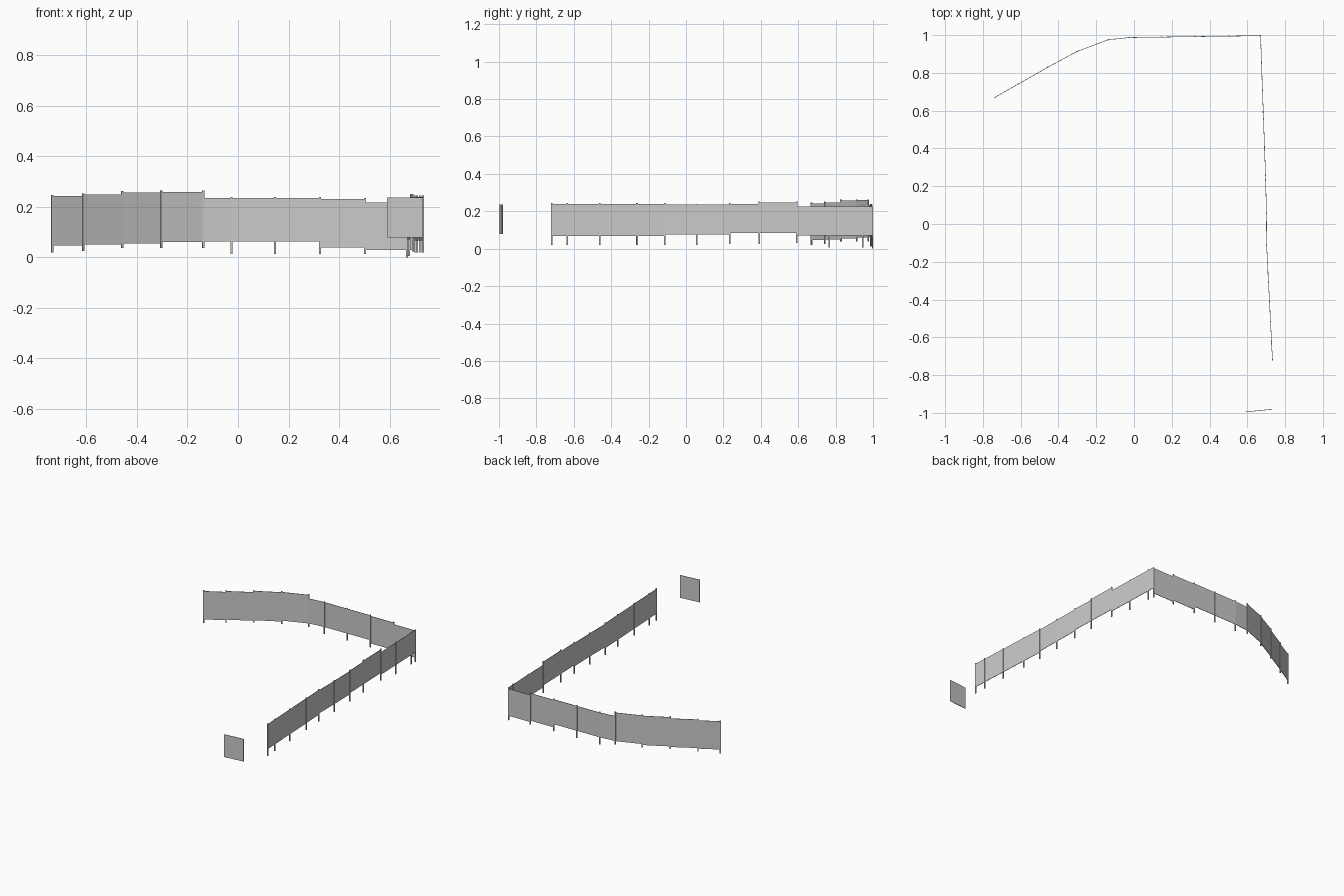
import bpy
from math import atan2
from mathutils import Vector

# Remove the default cube
cube = bpy.data.objects.get("Cube")
if cube:
    bpy.data.objects.remove(cube, do_unlink=True)

PANEL_THICKNESS = 0.003
POST_WIDTH = 0.008
POST_DEPTH = 0.006
POST_RISE = 0.005

# Single flat colour for boards and posts
grey = bpy.data.materials.new("fence_grey")
grey.use_nodes = True
grey.diffuse_color = (0.6, 0.6, 0.6, 1)
shader = next(n for n in grey.node_tree.nodes if n.type == "BSDF_PRINCIPLED")
shader.inputs["Base Color"].default_value = grey.diffuse_color


def add_box(name, centre, size, angle):
    """Add one upright box turned about the vertical axis."""
    bpy.ops.mesh.primitive_cube_add(size=1, location=centre, rotation=(0, 0, angle))
    box = bpy.context.object
    box.name = name
    box.scale = size
    box.data.materials.append(grey)
    return box


def add_panel(name, start, end, bottom, top):
    """Add a thin level board between two plan points."""
    start, end = Vector(start), Vector(end)
    run = end - start
    middle = (start + end) / 2
    return add_box(name, (middle.x, middle.y, (bottom + top) / 2),
                   (run.length, PANEL_THICKNESS, top - bottom), atan2(run.y, run.x))


def add_post(name, point, bottom, top, direction):
    """Add a post square to the direction of the fence."""
    return add_box(name, (point[0], point[1], (bottom + top) / 2),
                   (POST_WIDTH, POST_DEPTH, top - bottom),
                   atan2(direction.y, direction.x))


def along(path, value, axis):
    """Find the plan point on a bent path where one axis has this value."""
    for a, b in zip(path, path[1:]):
        if a[axis] <= value <= b[axis]:
            t = (value - a[axis]) / (b[axis] - a[axis])
            return Vector(a).lerp(Vector(b), t)
    return Vector(path[-1])


def build_fence(name, path, axis, stations, feet, spans):
    """Build stepped panels between stations, and a post at every station."""
    points = [along(path, s, axis) for s in stations]
    for i, (bottom, top) in enumerate(spans):
        add_panel(f"{name}_panel_{i + 1}", points[i], points[i + 1], bottom, top)
    for i, (point, foot) in enumerate(zip(points, feet)):
        neighbours = spans[max(i - 1, 0):i + 1]
        top = max(span[1] for span in neighbours) + POST_RISE
        before, after = points[max(i - 1, 0)], points[min(i + 1, len(points) - 1)]
        add_post(f"{name}_post_{i + 1}", point, foot, top, after - before)


# Back fence, bending forward at its right end
back_path = [(-0.737, 0.67), (-0.46, 0.828), (-0.305, 0.912), (-0.14, 0.975),
             (-0.025, 0.987), (0.67, 0.997)]
build_fence(
    "back_fence", back_path, 0,
    stations=[-0.735, -0.612, -0.458, -0.303, -0.138, -0.026, 0.147, 0.325, 0.502, 0.668],
    feet=[0.02, 0.026] + [0.038] * 3 + [0.013] * 4 + [0],
    spans=[(0.046, 0.242), (0.05, 0.248), (0.054, 0.257), (0.061, 0.259)]
          + [(0.062, 0.234)] * 3 + [(0.04, 0.23), (0.03, 0.218)],
)

# Long side fence from the front to the back corner
side_path = [(0.733, -0.72), (0.702, -0.11), (0.701, 0.06), (0.697, 0.235), (0.67, 0.997)]
build_fence(
    "side_fence", side_path, 1,
    stations=[-0.718, -0.635, -0.46, -0.262, -0.113, 0.058, 0.235, 0.392, 0.592, 0.767, 0.945],
    feet=[0.02] * 6 + [0.024] * 2 + [0.03] + [0.006] * 2,
    spans=[(0.067, 0.239)] * 4 + [(0.075, 0.235)] * 2
          + [(0.083, 0.239), (0.083, 0.246)] + [(0.07, 0.225)] * 2,
)
add_panel("side_fence_corner_panel", along(side_path, 0.945, 1), side_path[-1], 0.07, 0.225)

# Separate board beyond the front gap
add_panel("front_board", (0.59, -0.995), (0.731, -0.981), 0.079, 0.236)
